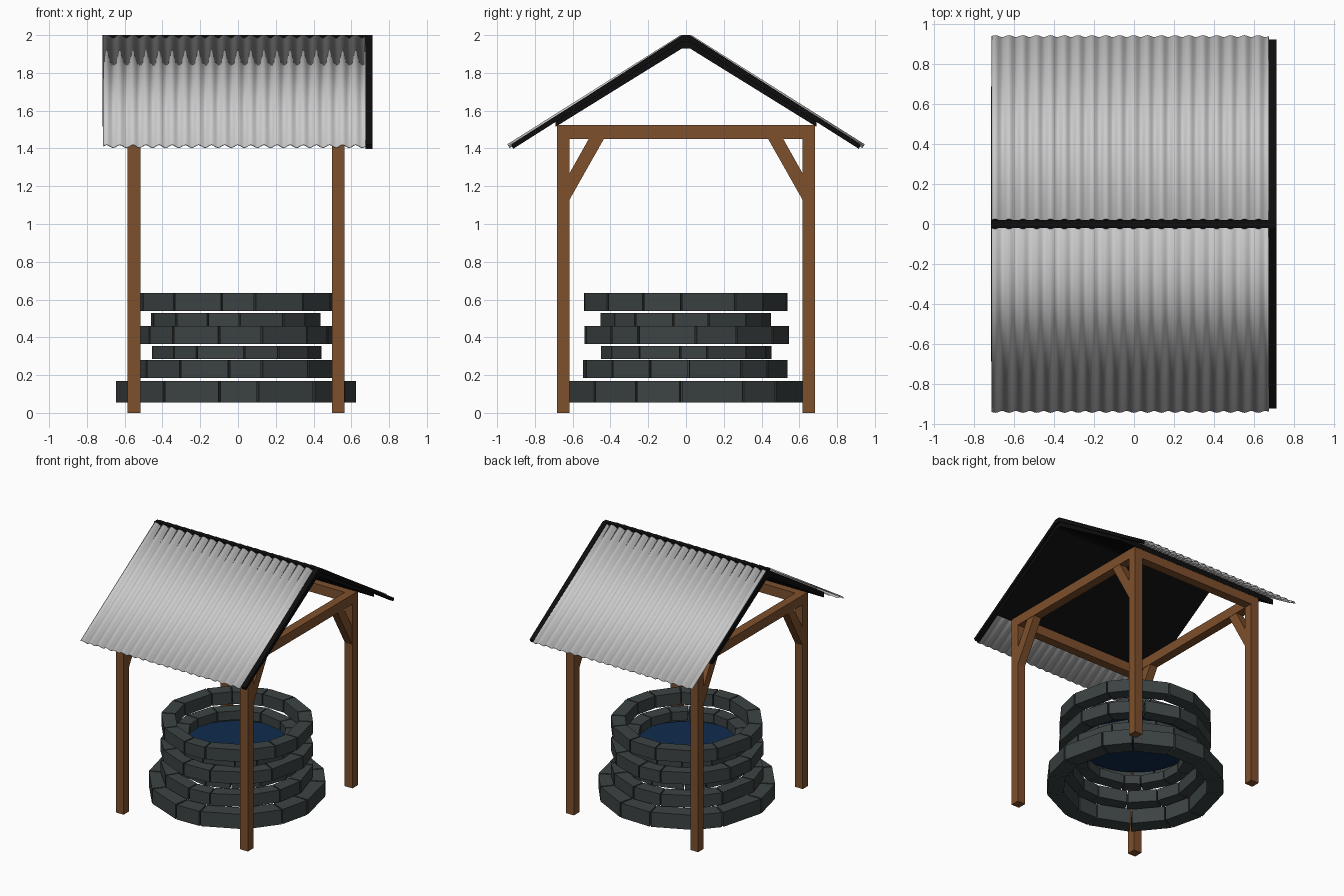
import bpy, bmesh
from math import sin, cos, pi, radians

if "Cube" in bpy.data.objects:
    bpy.data.objects.remove(bpy.data.objects["Cube"])

CX = -0.01  # shared x centre of posts and well


def material(name, rgb):
    m = bpy.data.materials.new(name)
    m.diffuse_color = (*rgb, 1)
    m.use_nodes = True
    m.node_tree.nodes["Principled BSDF"].inputs["Base Color"].default_value = m.diffuse_color
    return m


WOOD = material("wood", (0.21, 0.08, 0.025))
STONE = material("stone", (0.045, 0.055, 0.055))
TAR = material("tar", (0.004, 0.004, 0.004))
WATER = material("water", (0.005, 0.025, 0.075))


def finish(bm, name, mat=None):
    bmesh.ops.recalc_face_normals(bm, faces=bm.faces)
    me = bpy.data.meshes.new(name)
    bm.to_mesh(me)
    bm.free()
    ob = bpy.data.objects.new(name, me)
    bpy.context.collection.objects.link(ob)
    if mat:
        me.materials.append(mat)
    return ob


def prism(bm, base, top):
    """Closed solid between two matching outlines."""
    a = [bm.verts.new(p) for p in base]
    b = [bm.verts.new(p) for p in top]
    n = len(a)
    bm.faces.new(a[::-1])
    bm.faces.new(b)
    for i in range(n):
        j = (i + 1) % n
        bm.faces.new((a[i], a[j], b[j], b[i]))


def extrude_x(name, profile, x0, x1, mat):
    """Solid with a y-z profile running along x."""
    bm = bmesh.new()
    prism(bm, [(x0, y, z) for y, z in profile], [(x1, y, z) for y, z in profile])
    return finish(bm, name, mat)


def box(name, x0, x1, y0, y1, z0, z1, mat):
    return extrude_x(name, [(y0, z0), (y1, z0), (y1, z1), (y0, z1)], x0, x1, mat)


# Timber frame: posts, braces and top beams
PX, PY, H = 0.541, 0.65, 0.034
BRACE = [(0.616, 1.13), (0.435, 1.45), (0.515, 1.45), (0.616, 1.27)]
for sx in (-1, 1):
    x = CX + sx * PX
    for sy in (-1, 1):
        y = sy * PY
        box("post", x - H, x + H, y - H, y + H, 0, 1.45, WOOD)
        extrude_x("brace", [(sy * v, z) for v, z in BRACE], x - 0.032, x + 0.032, WOOD)
    box("side_beam", x - H, x + H, -PY - H, PY + H, 1.45, 1.525, WOOD)
for sy in (-1, 1):
    y = sy * PY
    box("cross_beam", CX - PX + H, CX + PX - H, y - H, y + H, 1.45, 1.525, WOOD)

# Stone courses: z bottom, z top, outer radius, depth, turn
WIDTHS = [29, 18.5, 30, 25, 22, 31, 20, 28, 24, 29, 19, 33, 24, 27.5]
COURSES = [
    (0.055, 0.17, 0.635, 0.12, 0),
    (0.185, 0.28, 0.545, 0.10, 4),
    (0.285, 0.355, 0.452, 0.10, 94),
    (0.365, 0.46, 0.545, 0.10, 184),
    (0.46, 0.53, 0.452, 0.10, 275),
    (0.54, 0.635, 0.545, 0.10, 0),
]
for z0, z1, r, depth, turn in COURSES:
    bm = bmesh.new()
    ang = 233 + turn
    for w in WIDTHS:
        gap = 0.5
        a, b = radians(ang + gap), radians(ang + w - gap)
        ang += w
        quad = [(q * cos(t) + CX, q * sin(t))
                for q, t in ((r - depth, a), (r, a), (r, b), (r - depth, b))]
        prism(bm, [(x, y, z0) for x, y in quad], [(x, y, z1) for x, y in quad])
    finish(bm, "stone_course", STONE)

# Water surface
bm = bmesh.new()
bmesh.ops.create_circle(bm, cap_ends=True, segments=32, radius=0.42)
bmesh.ops.translate(bm, verts=bm.verts, vec=(CX, 0, 0.42))
finish(bm, "water", WATER)

# Black roof boarding with flat ridge, and verge strip on the right edge
HALF = [(0.02, 2.0), (0.02, 1.982), (0.69, 1.558), (0.69, 1.515), (0.02, 1.93)]
extrude_x("roof_boarding", HALF + [(-y, z) for y, z in HALF[::-1]], -0.717, 0.70, TAR)
VERGE = [(0.02, 2.0), (0.925, 1.42), (0.915, 1.398), (0.02, 1.965)]
extrude_x("verge_strip", VERGE + [(-y, z) for y, z in VERGE[::-1]], 0.675, 0.713, TAR)

# Corrugated sheets
WAVES, SEG = 20, 8
X0, X1 = -0.713, 0.675
for sy in (-1, 1):
    bm = bmesh.new()
    prev = None
    for i in range(WAVES * SEG + 1):
        t = i / (WAVES * SEG)
        lift = 0.009 * sin(2 * pi * WAVES * t)
        x = X0 + (X1 - X0) * t
        dy, dz = 0.53 * lift, 0.85 * lift
        row = [bm.verts.new((x, sy * (y + dy), z + dz))
               for y, z in ((0.02, 1.992), (0.94, 1.412))]
        if prev:
            bm.faces.new((prev[0], row[0], row[1], prev[1]))
        prev = row
    ob = finish(bm, "corrugated_sheet")
    for p in ob.data.polygons:
        p.use_smooth = True
    mod = ob.modifiers.new("thickness", "SOLIDIFY")
    mod.thickness = 0.005
    mod.offset = 0
    bpy.context.view_layer.objects.active = ob
    ob.select_set(True)
    bpy.ops.object.shade_smooth_by_angle(angle=radians(50))
    ob.select_set(False)
